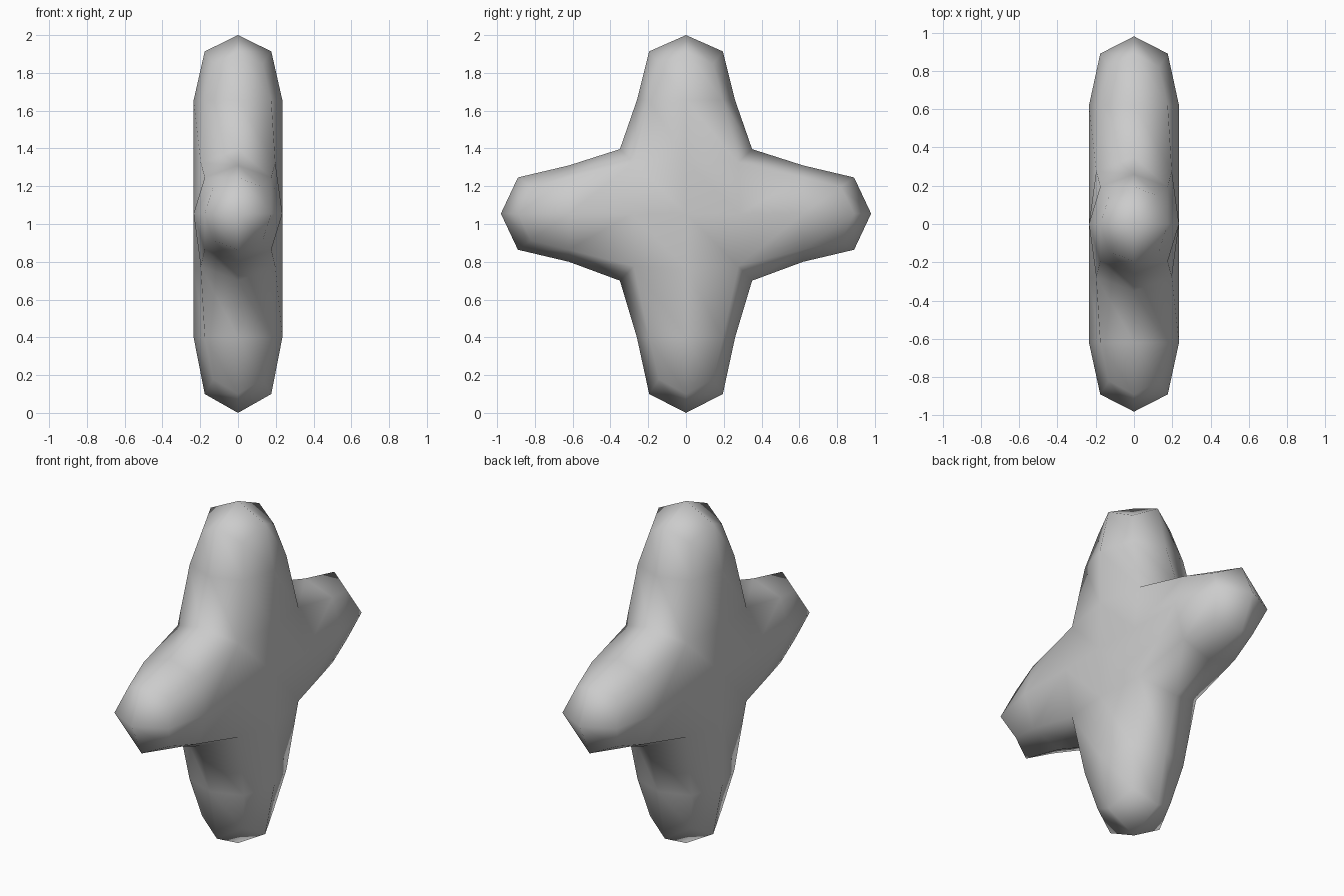
import bpy, bmesh
from mathutils import Vector

if "Cube" in bpy.data.objects:
    bpy.data.objects.remove(bpy.data.objects["Cube"])

D, C = 0.235, 0.26          # half depth (x), half arm width (y)
Z0, Z1 = 0.80, 1.31         # core bottom and top
REACH = {(0, 1, 0): 0.98 - C, (0, -1, 0): 0.98 - C,
         (0, 0, 1): 2.0 - Z1, (0, 0, -1): Z0}

# Core block
bm = bmesh.new()
bmesh.ops.create_cube(bm, size=1.0)
for v in bm.verts:
    v.co = Vector((v.co.x * 2 * D, v.co.y * 2 * C,
                   (Z0 + Z1) / 2 + v.co.z * (Z1 - Z0)))
bm.normal_update()

# Four arms pulled out of the core
sides = []
for axis, reach in REACH.items():
    face = max(bm.faces, key=lambda f: f.normal.dot(Vector(axis)))
    sides.append((face, Vector(axis) * reach))
for face, offset in sides:
    new = bmesh.ops.extrude_discrete_faces(bm, faces=[face])["faces"][0]
    bmesh.ops.translate(bm, vec=offset, verts=new.verts[:])
bmesh.ops.recalc_face_normals(bm, faces=bm.faces[:])
for f in bm.faces:
    f.smooth = True

mesh = bpy.data.meshes.new("four_arm_cross")
bm.to_mesh(mesh)
bm.free()
cross = bpy.data.objects.new("four_arm_cross", mesh)
bpy.context.collection.objects.link(cross)

# One level of rounding
sub = cross.modifiers.new("rounding", "SUBSURF")
sub.levels = sub.render_levels = 1
sub.use_limit_surface = False
